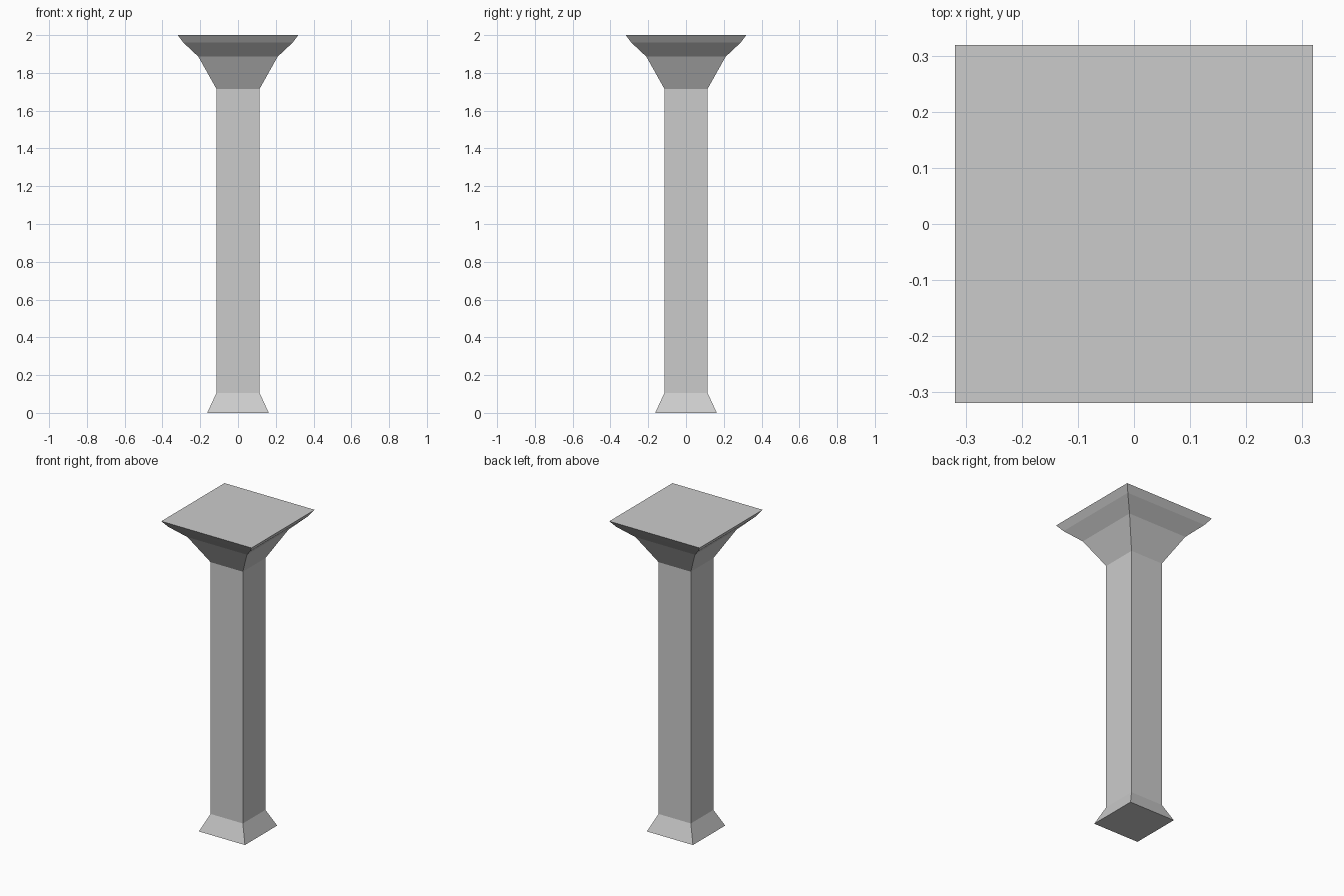
import bpy, bmesh

if "Cube" in bpy.data.objects:
    bpy.data.objects.remove(bpy.data.objects["Cube"])

# Square column profile: (half width, height) from foot to top slab
PROFILE = [(0.163, 0.0), (0.114, 0.106), (0.114, 1.715),
           (0.21, 1.886), (0.289, 1.96), (0.319, 2.0)]
CORNERS = [(-1, -1), (1, -1), (1, 1), (-1, 1)]

bm = bmesh.new()
rings = [[bm.verts.new((sx * w, sy * w, z)) for sx, sy in CORNERS]
         for w, z in PROFILE]

# Flared foot, straight shaft and stepped capital
for low, high in zip(rings, rings[1:]):
    for i in range(4):
        j = (i + 1) % 4
        bm.faces.new((low[i], low[j], high[j], high[i]))

# Bottom and top caps
bm.faces.new(rings[0][::-1])
bm.faces.new(rings[-1])

mesh = bpy.data.meshes.new("column")
bm.to_mesh(mesh)
bm.free()
bpy.context.collection.objects.link(bpy.data.objects.new("column", mesh))
